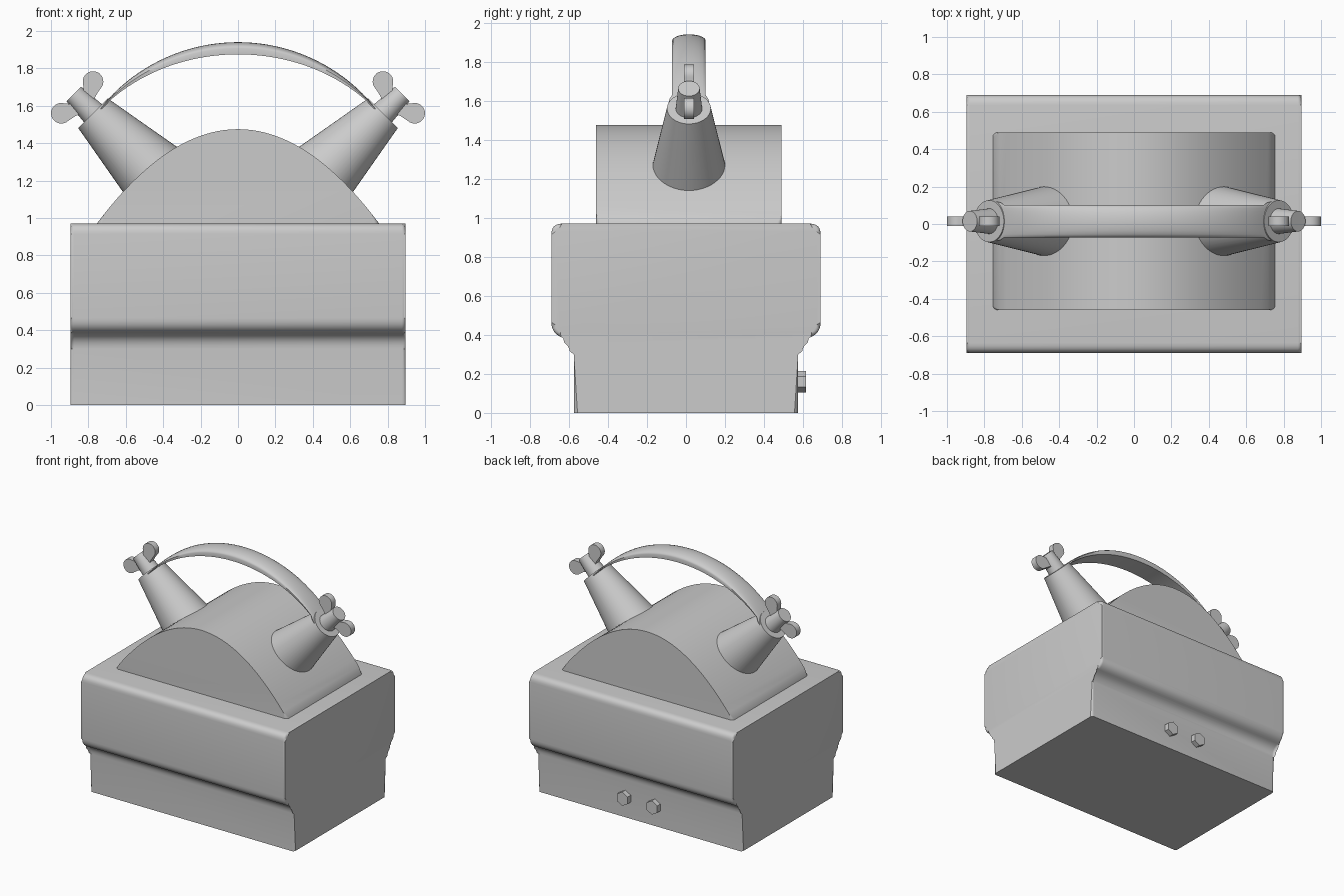
import bpy, bmesh
from math import sin, cos, pi, radians, sqrt
from mathutils import Vector, Matrix

if "Cube" in bpy.data.objects:
    bpy.data.objects.remove(bpy.data.objects["Cube"])

CY = 0.015  # centre line of everything above the body


def finish(name, bm, angle=35):
    bmesh.ops.recalc_face_normals(bm, faces=bm.faces[:])
    me = bpy.data.meshes.new(name)
    bm.to_mesh(me)
    bm.free()
    ob = bpy.data.objects.new(name, me)
    bpy.context.collection.objects.link(ob)
    bpy.ops.object.select_all(action='DESELECT')
    ob.select_set(True)
    bpy.context.view_layer.objects.active = ob
    bpy.ops.object.shade_smooth_by_angle(angle=radians(angle))
    return ob


def loft(rings, closed_ends=True):
    bm = bmesh.new()
    vs = [[bm.verts.new(p) for p in r] for r in rings]
    n = len(rings[0])
    for a, b in zip(vs, vs[1:]):
        for i in range(n):
            bm.faces.new((a[i], a[(i + 1) % n], b[(i + 1) % n], b[i]))
    if closed_ends:
        bm.faces.new(vs[0])
        bm.faces.new(vs[-1])
    return bm


def bevel_caps(bm, axis, half, centre, width, zmin, segs=4):
    def on_cap(e):
        d = [v.co[axis] - centre for v in e.verts]
        return all(abs(abs(t) - half) < 1e-4 for t in d) and d[0] * d[1] > 0
    edges = [e for e in bm.edges if on_cap(e) and max(v.co.z for v in e.verts) > zmin]
    bmesh.ops.bevel(bm, geom=edges, offset=width, segments=segs, profile=0.5,
                    affect='EDGES', clamp_overlap=True)


def fillet(pts, n=6):
    """Round the corners of a polyline of (u, v, radius)."""
    out = []
    for i, (u, v, r) in enumerate(pts):
        p = Vector((u, v))
        if r == 0 or i in (0, len(pts) - 1):
            out.append(p)
            continue
        a = (Vector(pts[i - 1][:2]) - p).normalized() * r
        b = (Vector(pts[i + 1][:2]) - p).normalized() * r
        for k in range(n + 1):
            t = k / n
            out.append(p + a * (1 - t) ** 2 + b * t ** 2)
    return out


# Body: stepped side profile run along x
half = fillet([(0.575, 0, 0), (0.575, 0.36, 0.06), (0.69, 0.41, 0.055),
               (0.69, 0.97, 0.055), (0, 0.97, 0)])[:-1]
profile = half + [Vector((-p.x, p.y)) for p in reversed(half)]
bm = loft([[(x, p.x, p.y) for p in profile] for x in (-0.895, 0.895)])
bevel_caps(bm, 0, 0.895, 0, 0.022, 0.01)
finish("body", bm)

# Domed lid: parabolic arch run along y
xs = [-0.755 + 1.51 * i / 40 for i in range(41)]
arch = [(0.755, 0.9)] + [(-0.755, 0.9)] + [(x, 0.97 + 0.505 * (1 - (x / 0.755) ** 2)) for x in xs]
bm = loft([[(x, CY + y, z) for x, z in arch] for y in (-0.475, 0.475)])
bevel_caps(bm, 1, 0.475, CY, 0.025, 0.95)
finish("domed_lid", bm)

# Carrying strap: arc blending into flat tabs on the posts
R, zc = 0.945, 0.995
path = []
end = radians(47.5)
for i in range(-32, 33):
    a = end * i / 32
    thick = 0.012 + 0.053 * cos(a / end * pi / 2)
    path.append((Vector((R * sin(a), CY, zc + R * cos(a))), a, thick, 0.086))
for s in (-1, 1):
    tan = Vector((s * cos(end), 0, -sin(end)))
    p = path[-1 if s > 0 else 0][0]
    tabs = []
    for d, w in ((0.03, 0.1), (0.09, 0.11), (0.15, 0.098), (0.185, 0.07), (0.205, 0.03)):
        tabs.append((p + tan * d, s * end, 0.012, w))
    path = path + tabs if s > 0 else tabs[::-1] + path
rings = []
for p, a, t, w in path:
    n, y = Vector((sin(a), 0, cos(a))), Vector((0, 1, 0))
    top = [(w * cos(q), -t * 0.5 * (1 - sin(q))) for q in (pi * k / 10 for k in range(11))]
    sect = top + [(-w * 0.97, -t), (w * 0.97, -t)]
    rings.append([p + y * u + n * v for u, v in sect])
finish("carrying_strap", loft(rings), 40)


# Posts and wing nuts, one set per side
def cone(name, p, d, r1, r2, length, sides=48):
    bm = bmesh.new()
    m = Matrix.Translation(p + d * length / 2) @ d.to_track_quat('Z', 'Y').to_matrix().to_4x4()
    bmesh.ops.create_cone(bm, cap_ends=True, segments=sides, radius1=r1, radius2=r2,
                          depth=length, matrix=m)
    return finish(name, bm)


for s, side in ((-1, "left"), (1, "right")):
    axis = Vector((s, 0, 1)).normalized()
    perp = Vector((-s, 0, 1)).normalized()
    seat = Vector((s * 0.775, CY, 1.56))
    cone(side + "_post", seat - axis * 0.5, axis, 0.2, 0.112, 0.5)
    cone(side + "_nut_hub", seat, axis, 0.068, 0.055, 0.145, 32)
    for k, q in ((1, "upper"), (-1, "lower")):
        # Paddle outline: narrow root widening to a round tip
        root, tip = Vector((0.06, 0.02)), Vector((0.12, 0.12))
        u = (tip - root).normalized()
        v = Vector((-u.y, u.x))
        pts = [root - v * 0.03, root + u * 0.045 - v * 0.032]
        pts += [tip + (u * cos(t) + v * sin(t)) * 0.055
                for t in (radians(-120 + 240 * i / 18) for i in range(19))]
        pts += [root + u * 0.045 + v * 0.032, root + v * 0.03]
        rings = [[seat + axis * p.x + perp * p.y * k + Vector((0, y, 0)) for p in pts]
                 for y in (-0.025, 0.025)]
        finish(side + "_nut_" + q + "_wing", loft(rings))

# Hex bolts on the back
for s, side in ((-1, "left"), (1, "right")):
    ring = [(s * 0.13 + 0.055 * sin(k * pi / 3), 0.16 + 0.055 * cos(k * pi / 3)) for k in range(6)]
    bm = loft([[(x, y, z) for x, z in ring] for y in (0.56, 0.615)])
    finish(side + "_hex_bolt", bm)
